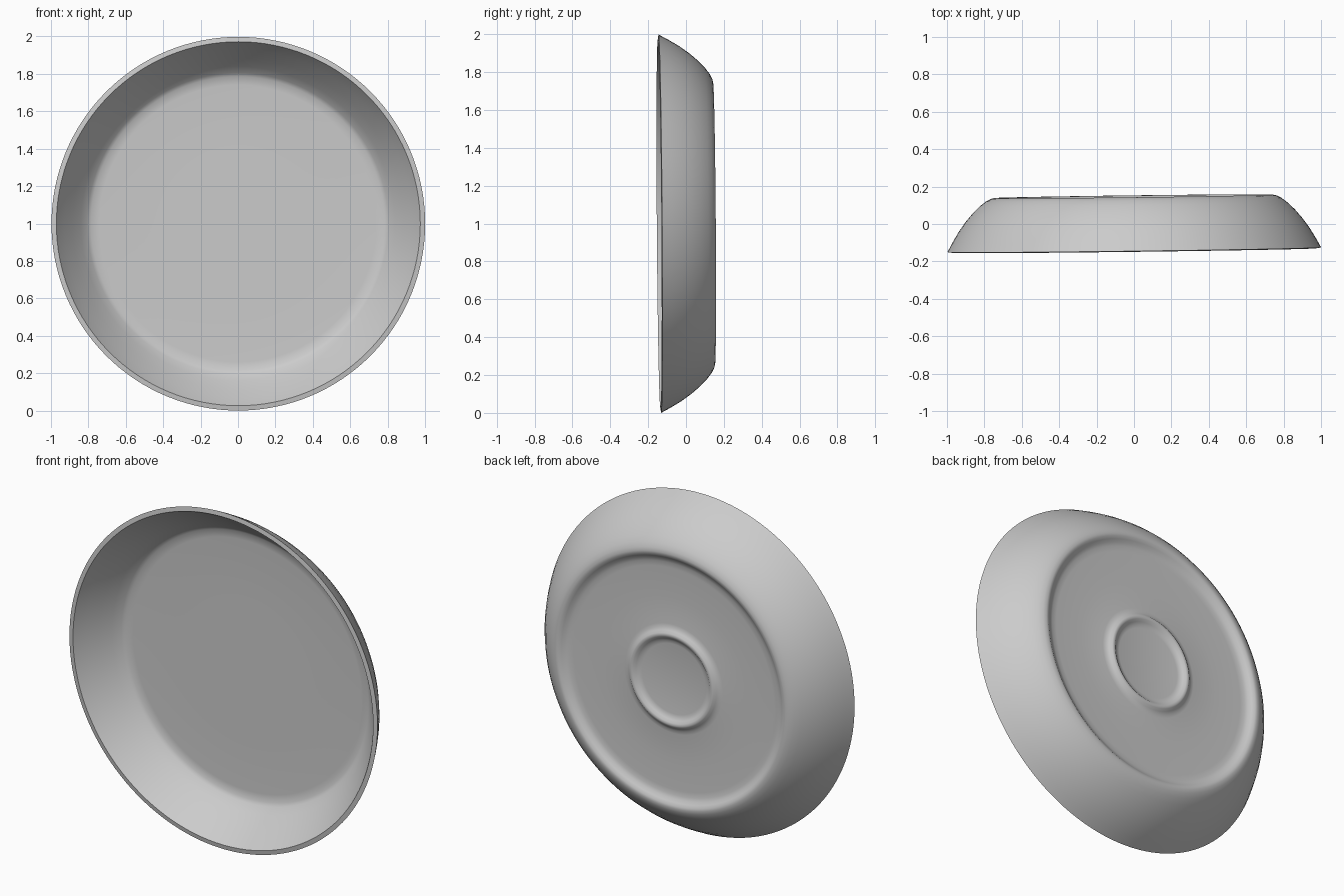
import bpy, bmesh, math
from mathutils import Matrix

if "Cube" in bpy.data.objects:
    bpy.data.objects.remove(bpy.data.objects["Cube"])

SEGMENTS = 128

# Closed half section of the dish wall: (radius, depth towards the back)
profile = [
    (0.0, 0.088), (0.40, 0.088), (0.74, 0.088), (0.785, 0.085), (0.805, 0.072),   # inner floor
    (0.84, 0.035), (0.885, -0.02), (0.93, -0.08), (0.958, -0.119), (0.973, -0.142),  # inner wall
    (0.999, -0.138),                                                              # rim
    (0.972, -0.088), (0.938, -0.031), (0.90, 0.022), (0.86, 0.069),               # outer wall
    (0.82, 0.107), (0.79, 0.13), (0.765, 0.143),
    (0.745, 0.148), (0.73, 0.146), (0.715, 0.136), (0.70, 0.125),                 # foot ring
    (0.68, 0.118), (0.65, 0.116),
    (0.48, 0.116), (0.32, 0.116), (0.30, 0.119), (0.285, 0.127),                  # back recess
    (0.272, 0.138), (0.262, 0.141), (0.25, 0.138), (0.237, 0.127),                # small ring
    (0.222, 0.119), (0.205, 0.116), (0.0, 0.116),
]

grey = bpy.data.materials.new("light grey")
grey.diffuse_color = (0.6, 0.6, 0.6, 1)
grey.use_nodes = True
grey.node_tree.nodes["Principled BSDF"].inputs["Base Color"].default_value = grey.diffuse_color


def revolve(name, section, material):
    """Revolve a section around the y axis; radius 0 makes a single pole."""
    bm = bmesh.new()
    rings = []
    for r, y in section:
        if r == 0:
            rings.append([bm.verts.new((0, y, 0))] * SEGMENTS)
        else:
            rings.append([bm.verts.new((r * math.cos(t), y, r * math.sin(t)))
                          for t in (2 * math.pi * i / SEGMENTS for i in range(SEGMENTS))])
    for a, b in zip(rings, rings[1:]):
        for i in range(SEGMENTS):
            j = (i + 1) % SEGMENTS
            bm.faces.new(list(dict.fromkeys((a[i], a[j], b[j], b[i]))))
    bmesh.ops.recalc_face_normals(bm, faces=bm.faces)
    mesh = bpy.data.meshes.new(name)
    bm.to_mesh(mesh)
    bm.free()
    mesh.materials.append(material)
    obj = bpy.data.objects.new(name, mesh)
    bpy.context.collection.objects.link(obj)
    return obj


dish = revolve("dish", profile, grey)

# Slight lean of the upright dish
dish.data.transform(Matrix.Translation((0, 0, 1))
                    @ Matrix.Rotation(0.0125, 4, 'Z') @ Matrix.Rotation(0.007, 4, 'X'))

bpy.context.view_layer.objects.active = dish
dish.select_set(True)
bpy.ops.object.shade_smooth_by_angle(angle=math.radians(35))
